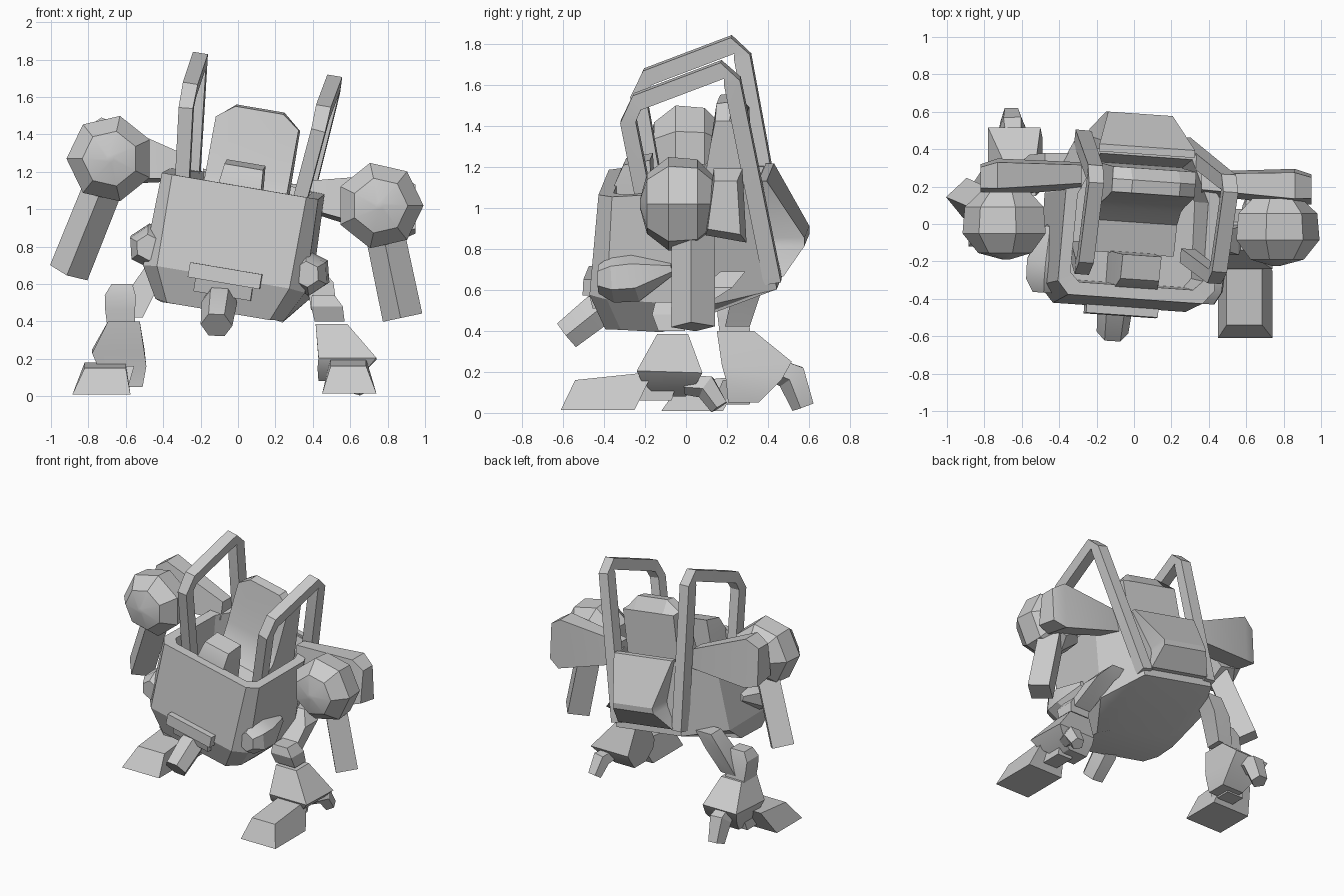
import bpy, bmesh, math
from mathutils import Matrix, Vector

cube = bpy.data.objects.get("Cube")
if cube:
    bpy.data.objects.remove(cube, do_unlink=True)

grey = bpy.data.materials.new("plain_grey")
grey.use_nodes = True
grey.diffuse_color = (0.6, 0.6, 0.6, 1)
grey.node_tree.nodes["Principled BSDF"].inputs["Base Color"].default_value = (0.6, 0.6, 0.6, 1)

# The cab leans to its left and is turned a little
WORLD = Matrix.Identity(4)
CAB = (Matrix.Translation((0, 0, 0.8)) @ Matrix.Rotation(math.radians(-4), 4, 'Z')
       @ Matrix.Rotation(math.radians(9.6), 4, 'Y') @ Matrix.Translation((-0.02, 0, 0)))


def loft(name, rings, frame=WORLD):
    """Skin a list of equally long point rings and close both ends."""
    bm = bmesh.new()
    loops = [[bm.verts.new(frame @ Vector(p)) for p in r] for r in rings]
    n = len(loops[0])
    for a, b in zip(loops, loops[1:]):
        for i in range(n):
            j = (i + 1) % n
            bm.faces.new((a[i], a[j], b[j], b[i]))
    bm.faces.new(loops[0])
    bm.faces.new(loops[-1])
    bmesh.ops.recalc_face_normals(bm, faces=bm.faces)
    me = bpy.data.meshes.new(name)
    bm.to_mesh(me)
    bm.free()
    me.materials.append(grey)
    ob = bpy.data.objects.new(name, me)
    bpy.context.collection.objects.link(ob)
    bpy.ops.object.select_all(action='DESELECT')
    ob.select_set(True)
    bpy.context.view_layer.objects.active = ob
    bpy.ops.object.shade_smooth_by_angle(angle=math.radians(25))
    return ob


def rect(c, wx, wy, tilt=0.0):
    """Flat rectangle around c; tilt raises its back edge."""
    x, y, z = c
    return [(x + sx * wx / 2, y + sy * wy / 2, z + sy * tilt)
            for sx, sy in ((-1, -1), (1, -1), (1, 1), (-1, 1))]


def tube(name, path, radii, sides, turn=0.0, frame=WORLD):
    """Sweep a regular polygon along a path."""
    side = Vector((1, 0, 0))
    pts = [Vector(p) for p in path]
    rings = []
    for i, p in enumerate(pts):
        t = (pts[min(i + 1, len(pts) - 1)] - pts[max(i - 1, 0)]).normalized()
        u = (side - t * side.dot(t)).normalized()
        v = t.cross(u)
        rings.append([p + radii[i] * (u * math.cos(turn + k * math.tau / sides)
                                      + v * math.sin(turn + k * math.tau / sides))
                      for k in range(sides)])
    return loft(name, rings, frame)


def outline(half):
    """Mirror half an outline into a closed ring."""
    return list(half) + [(-x, y, z) for x, y, z in reversed(half)]


# Hull: chin, belt, rim, then the inside of the open cockpit
hull_levels = [
    [(.28, -.38, -.355), (.35, -.30, -.345), (.33, -.10, -.36), (.22, -.04, -.34)],
    [(.36, -.45, -.17), (.44, -.36, -.18), (.44, .13, -.21), (.29, .46, -.155)],
    [(.365, -.40, .325), (.425, -.33, .325), (.42, .16, .35), (.28, .39, .36)],
    [(.31, -.33, .325), (.36, -.28, .325), (.355, .14, .35), (.25, .365, .36)],
    [(.30, -.32, .06), (.34, -.27, .06), (.33, .14, .06), (.22, .29, .06)],
]
loft("hull", [outline(h) for h in hull_levels], CAB)

# Rear pack wedge
loft("rear_pack", [rect((0, .42, -.10), .48, .14), rect((0, .48, .04), .36, .22),
                   rect((0, .49, .08), .35, .20), rect((0, .395, .375), .52, .04)], CAB)

# Seat: side profile swept across with cut upper corners
seat = [(.32, .08), (.30, .66), (.235, .745), (.165, .735), (.14, .55),
        (.11, .38), (.08, .26), (.01, .17), (-.16, .13)]


def seat_slice(x, drop):
    return [(x, y, min(z, .745 - drop)) for y, z in seat]


loft("seat", [seat_slice(-.225, .08), seat_slice(-.13, 0),
              seat_slice(.13, 0), seat_slice(.225, .08)], CAB)

# Dashboard box and front ledge
loft("dashboard", [rect((0, -.25, .06), .24, .20), rect((0, -.25, .33), .23, .18),
                   rect((0, -.23, .44), .21, .13, .012)], CAB)
loft("front_ledge", [rect((.01, -.44, -.20), .39, .11), rect((.01, -.44, -.12), .39, .10)], CAB)
loft("ledge_bracket", [rect((.01, -.40, -.27), .31, .10), rect((.01, -.41, -.18), .31, .12)], CAB)
tube("chin_barrel", [(-.09, -.36, .55), (-.10, -.43, .50), (-.115, -.58, .38)],
     [.075, .095, .085], 6)

# Roll bars and side pods, one each side
for s, word, pod in ((1, "left", .435), (-1, "right", .425)):
    tube(word + "_roll_bar",
         [(s * .30, -.15, .12), (s * .36, -.25, .69), (s * .362, -.205, .785),
          (s * .365, .215, .945), (s * .362, .26, .89), (s * .27, .44, -.12)],
         [.054, .054, .057, .057, .057, .060], 4, math.pi / 4, CAB)
    tube(word + "_side_pod",
         [(s * pod, -.40, -.08), (s * pod, -.33, -.08), (s * pod, -.22, -.07),
          (s * pod, -.04, -.03)],
         [.07, .115, .12, .03], 6, .3, CAB)


# Arms: shoulder dome facing forward, tapered support, hanging forearm
def arm(word, dome, turn, support, fore):
    x, y, z = dome
    tube(word + "_shoulder_dome",
         [(x, y + dy, z) for dy in (-.19, -.155, -.05, .09, .17)],
         [.02, .15, .234, .222, .14], 7, turn)
    rings = []
    for px, py, pz, hy, hz in support:
        rings.append([(px, py + a * hy, pz + b * hz)
                      for a, b in ((-1, -.8), (-.6, 1), (.8, 1), (1, -1))])
    loft(word + "_shoulder_support", rings)
    tube(word + "_forearm", fore, [.105, .108], 4, .1)


arm("right", (-.683, 0, 1.27), math.pi,
    [(-.28, .26, 1.22, .07, .07), (-.73, .25, 1.31, .10, .18), (-.82, .24, 1.29, .08, .14)],
    [(-.72, .06, 1.12), (-.905, .14, .66)])
arm("left", (.758, -.035, 1.019), 0,
    [(.36, .22, 1.07, .06, .08), (.86, .195, 1.01, .10, .18), (.95, .185, 1.00, .08, .13)],
    [(.775, .035, .92), (.88, .035, .42)])

# Legs: each limb is a stack of rectangles (centre, width, depth, tilt)
legs = {
    "left": dict(
        thigh=[((.37, .23, .69), .13, .12), ((.44, .15, .61), .14, .15), ((.46, -.07, .46), .14, .12)],
        knee=[((.455, -.09, .54), .12, .12), ((.475, -.09, .48), .17, .15), ((.49, -.07, .40), .16, .13)],
        shin=[((.50, -.065, .385), .17, .15), ((.585, -.08, .20), .31, .32, -.005),
              ((.56, -.08, .15), .27, .27), ((.51, -.07, .08), .16, .14)],
        foot=[((.595, -.43, .015), .29, .36), ((.59, -.35, .18), .19, .38, .02)],
        heel=[(.62, .0, .14), (.64, .10, .13), (.65, .165, .03)], heel_r=.065),
    "right": dict(
        thigh=[((-.41, .32, .72), .13, .12), ((-.49, .30, .60), .14, .14), ((-.57, .25, .42), .12, .12)],
        knee=[((-.62, .22, .60), .11, .10), ((-.63, .22, .54), .165, .14),
              ((-.63, .23, .46), .16, .15), ((-.625, .24, .38), .15, .15)],
        shin=[((-.61, .24, .40), .17, .18), ((-.64, .345, .24), .28, .34, .01),
              ((-.62, .33, .16), .26, .27), ((-.60, .28, .05), .18, .15)],
        foot=[((-.73, .03, .01), .31, .30), ((-.71, .13, .165), .22, .30, .015)],
        heel=[(-.64, .42, .22), (-.65, .52, .18), (-.655, .575, .03)], heel_r=.08),
}
for word, leg in legs.items():
    for part in ("thigh", "knee", "shin", "foot"):
        loft(f"{word}_{part}", [rect(*r) for r in leg[part]])
    r = leg["heel_r"]
    tube(word + "_heel_toe", leg["heel"], [r * .8, r, r * .75], 5, .3)

# Ankle blocks joining shin and foot
loft("left_ankle", [rect((.57, -.17, .06), .12, .20), rect((.56, -.12, .17), .14, .16)])
loft("right_ankle", [rect((-.66, .22, .04), .14, .18), rect((-.63, .26, .16), .15, .16)])
